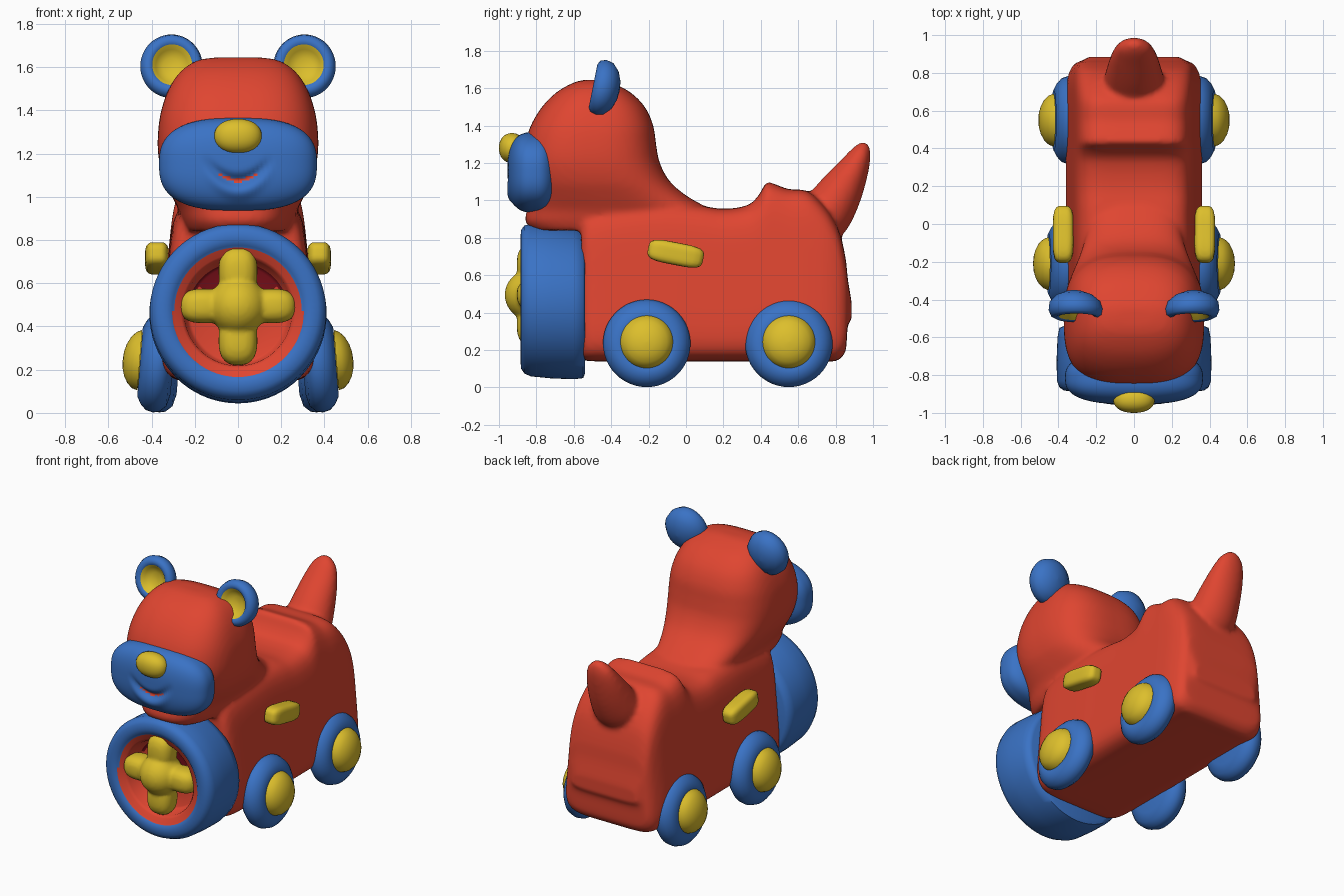
import bpy, bmesh, math
from mathutils import Matrix, Vector

cube = bpy.data.objects.get("Cube")
if cube:
    bpy.data.objects.remove(cube, do_unlink=True)


def material(name, rgb):
    m = bpy.data.materials.new(name)
    m.use_nodes = True
    m.diffuse_color = (*rgb, 1)
    m.node_tree.nodes["Principled BSDF"].inputs["Base Color"].default_value = (*rgb, 1)
    return m


RED = material("red plastic", (0.74, 0.06, 0.03))
BLUE = material("blue plastic", (0.042, 0.17, 0.56))
YELLOW = material("yellow plastic", (0.72, 0.52, 0.025))
DARK = material("dark red recess", (0.2, 0.005, 0.01))


def finish(name, bm, mats, rule=None, angle=60):
    """Turn a bmesh into a smooth object; rule picks the material of each face."""
    bmesh.ops.recalc_face_normals(bm, faces=bm.faces)
    if rule:
        for f in bm.faces:
            f.material_index = rule(f.calc_center_median())
    mesh = bpy.data.meshes.new(name)
    bm.to_mesh(mesh)
    bm.free()
    ob = bpy.data.objects.new(name, mesh)
    bpy.context.collection.objects.link(ob)
    for m in mats:
        mesh.materials.append(m)
    bpy.ops.object.select_all(action='DESELECT')
    ob.select_set(True)
    bpy.context.view_layer.objects.active = ob
    bpy.ops.object.shade_smooth_by_angle(angle=math.radians(angle))
    return ob


def fuse(ob, voxel, rounds):
    """Melt overlapping volumes into one soft skin."""
    rm = ob.modifiers.new("fuse", 'REMESH')
    rm.mode, rm.voxel_size, rm.use_smooth_shade = 'VOXEL', voxel, True
    sm = ob.modifiers.new("soften", 'SMOOTH')
    sm.factor, sm.iterations = 0.5, rounds
    for m in (rm.name, sm.name):
        bpy.ops.object.modifier_apply(modifier=m)


def spline(rows, steps=4):
    """Catmull-Rom through rows of numbers."""
    out = []
    for i in range(len(rows) - 1):
        a, b, c, d = (rows[max(0, min(len(rows) - 1, i + k))] for k in (-1, 0, 1, 2))
        for s in range(steps):
            t = s / steps
            out.append([q + t / 2 * (r - p + t * (2*p - 5*q + 4*r - e + t * (3*(q - r) + e - p)))
                        for p, q, r, e in zip(a, b, c, d)])
    return out + [list(rows[-1])]


def super_ring(n, power):
    def curve(v):
        return math.copysign(abs(v) ** (2 / power), v)
    return [(curve(math.cos(t)), curve(math.sin(t)))
            for t in (2 * math.pi * (k + 0.5) / n for k in range(n))]


def loft(bm, rings):
    rows = [[bm.verts.new(p) for p in ring] for ring in rings]
    for a, b in zip(rows, rows[1:]):
        for k in range(len(a)):
            j = (k + 1) % len(a)
            bm.faces.new((a[k], a[j], b[j], b[k]))
    bm.faces.new(rows[0])
    bm.faces.new(rows[-1])


def lathe(bm, profile, place, n=48):
    """Spin (axial, radius) points; place maps (axial, u, v) to the model."""
    loft(bm, [[place(a, max(r, 0.002) * math.cos(2 * math.pi * k / n),
                     max(r, 0.002) * math.sin(2 * math.pi * k / n)) for k in range(n)]
              for a, r in profile])


def blob(bm, centre, radii, power=2, rot=Matrix(), seg=32):
    """Rounded-box or ellipsoid volume."""
    vs = bmesh.ops.create_uvsphere(bm, u_segments=seg, v_segments=seg // 2, radius=1)["verts"]
    for v in vs:
        d = v.co / sum(abs(c) ** power for c in v.co) ** (1 / power)
        v.co = Vector(centre) + rot @ Vector([c * r for c, r in zip(d, radii)])


# Body, lofted front to back: y, underside z, top z, half width
bm = bmesh.new()
stations = [(-0.56, 0.15, 0.90, 0.32), (-0.50, 0.14, 0.95, 0.37), (-0.2, 0.14, 0.99, 0.385),
            (0.05, 0.14, 0.975, 0.385), (0.2, 0.14, 0.955, 0.385), (0.33, 0.14, 0.975, 0.385),
            (0.39, 0.14, 1.03, 0.385), (0.43, 0.14, 1.095, 0.385), (0.48, 0.14, 1.085, 0.385),
            (0.55, 0.14, 1.06, 0.385), (0.65, 0.14, 1.05, 0.385), (0.74, 0.14, 0.97, 0.38),
            (0.80, 0.14, 0.88, 0.365), (0.83, 0.16, 0.80, 0.35), (0.855, 0.2, 0.68, 0.325),
            (0.865, 0.33, 0.58, 0.30), (0.885, 0.36, 0.46, 0.26)]
rings = []
for y, lo, hi, w in spline(stations):
    ring = []
    for cx, cz in super_ring(64, 6):
        z = (lo + hi) / 2 + cz * (hi - lo) / 2
        ring.append((cx * w * (1.01 - 0.25 * max(z - 0.05, 0)), y, z))
    rings.append(ring)
loft(bm, rings)

# Neck and head, lofted upward: z, front y, back y, half width
levels = [(0.84, -0.82, 0.16, 0.24), (0.89, -0.86, 0.17, 0.26), (0.95, -0.85, 0.13, 0.28),
          (1.02, -0.85, 0.01, 0.315), (1.10, -0.86, -0.085, 0.35), (1.20, -0.87, -0.14, 0.37),
          (1.30, -0.86, -0.16, 0.37), (1.40, -0.83, -0.175, 0.355), (1.50, -0.77, -0.22, 0.32),
          (1.58, -0.69, -0.30, 0.265), (1.63, -0.60, -0.40, 0.19), (1.645, -0.54, -0.45, 0.10)]
loft(bm, [[(cx * w, (f + b) / 2 + cy * (b - f) / 2, z) for cx, cy in super_ring(64, 2.8)]
          for z, f, b, w in spline(levels)])

# Tail: centre y, centre z, half width, half thickness
tail = [(0.66, 0.84, 0.16, 0.14), (0.75, 0.93, 0.16, 0.14), (0.83, 1.05, 0.14, 0.12),
        (0.90, 1.17, 0.115, 0.085), (0.945, 1.26, 0.08, 0.052), (0.965, 1.305, 0.025, 0.02)]
loft(bm, [[(cx * w, y + cy * t * 0.8, z - cy * t * 0.6) for cx, cy in super_ring(32, 2)]
          for y, z, w, t in spline(tail)])
fuse(finish("body", bm, [RED]), 0.015, 8)

# Muzzle with a pressed-in smile
bm = bmesh.new()
blob(bm, (0, -0.815, 1.15), (0.365, 0.14, 0.215), 2.7, seg=128)


def smile_gap(p):
    return p.z - (1.075 + 0.06 * (p.x / 0.12) ** 2)


for v in bm.verts:
    if v.co.y < -0.85 and abs(v.co.x) < 0.2:
        fade = max(0, 1 - (v.co.x / 0.16) ** 2)
        v.co.y += 0.03 * fade * math.exp(-(smile_gap(v.co) / 0.025) ** 2)
        v.co.y -= 0.012 * fade * math.exp(-((smile_gap(v.co) + 0.06) / 0.03) ** 2)
finish("muzzle", bm, [BLUE, RED],
       lambda c: int(c.y < -0.85 and abs(c.x) < 0.09 and abs(smile_gap(c)) < 0.008))

# Nose
bm = bmesh.new()
blob(bm, (0, -0.93, 1.28), (0.11, 0.07, 0.08), 2.2)
finish("nose", bm, [YELLOW])

# Front drum with a red cup sunk in its face
bm = bmesh.new()
DRUM_Z = 0.465
drum = [(0.54, 0.0), (0.54, 0.37), (0.55, 0.395), (0.60, 0.405), (0.72, 0.41), (0.83, 0.408),
        (0.865, 0.395), (0.882, 0.37), (0.885, 0.33), (0.875, 0.305), (0.865, 0.295),
        (0.86, 0.265), (0.84, 0.25), (0.74, 0.235), (0.73, 0.22), (0.73, 0.1), (0.73, 0.0)]


def drum_colour(c):
    r = math.hypot(c.x, c.z - DRUM_Z)
    if r > 0.3 or c.y > -0.6:
        return 0
    return 2 if r < 0.235 and c.y > -0.8 and c.z > 0.55 else 1


lathe(bm, drum, lambda a, u, v: (u, -a, DRUM_Z + v - 0.08 * (0.8 - a)), 72)
finish("front_drum", bm, [BLUE, RED, DARK], drum_colour)

# Four-armed hub in the drum
bm = bmesh.new()
blob(bm, (0, -0.83, 0.495), (0.135, 0.14, 0.135))
for dx, dz in ((1, 0), (-1, 0), (0, 1), (0, -1)):
    blob(bm, (dx * 0.16, -0.82, 0.495 + dz * 0.16),
         (0.11 if dx else 0.09, 0.085, 0.115 if dz else 0.08), 2.6)
fuse(finish("drum_hub", bm, [YELLOW]), 0.012, 5)

# Parts in left and right pairs
WHEEL = [(0.30, 0.0), (0.30, 0.15), (0.315, 0.205), (0.345, 0.23), (0.375, 0.234),
         (0.41, 0.222), (0.435, 0.195), (0.453, 0.16), (0.45, 0.142)]
DOME = [(0.455, 0.14), (0.48, 0.13), (0.503, 0.108), (0.521, 0.075), (0.531, 0.04), (0.534, 0.0)]
EAR = [(-0.08, 0.0), (-0.075, 0.05), (-0.055, 0.10), (-0.02, 0.138), (0.02, 0.147),
       (0.05, 0.137), (0.062, 0.115), (0.055, 0.094), (0.03, 0.075), (0.012, 0.04), (0.01, 0.0)]
for side, word in ((1, "left"), (-1, "right")):
    for name, y, shift in (("front", -0.21, 0.0), ("rear", 0.55, -0.028)):
        def place(a, u, v):
            return (side * (a + shift - 0.08 * v), y + u, 0.236 + v)
        bm = bmesh.new()
        lathe(bm, WHEEL, place)
        finish(f"{name}_{word}_wheel", bm, [BLUE])
        bm = bmesh.new()
        lathe(bm, DOME, lambda a, u, v: place(a, u, v + 0.008))
        finish(f"{name}_{word}_hubcap", bm, [YELLOW])

    # Ear: dished disc leaning forward at the foot
    bm = bmesh.new()
    lathe(bm, EAR, lambda a, u, v: (side * 0.31 + u * 0.98 - side * 0.1 * a,
                                    -0.435 - a + 0.2 * v, 1.6 + v + 0.2 * a))
    finish(f"{word}_ear", bm, [BLUE, YELLOW],
           lambda c: int(math.hypot(c.x - side * 0.305, c.z - 1.607) < 0.092
                         and c.y < -0.435 + 0.2 * (c.z - 1.6)))

    # Side grip
    bm = bmesh.new()
    blob(bm, (side * 0.375, -0.055, 0.715), (0.055, 0.15, 0.06), 4,
         Matrix.Rotation(math.radians(-11), 3, 'X'))
    finish(f"{word}_grip", bm, [YELLOW])
